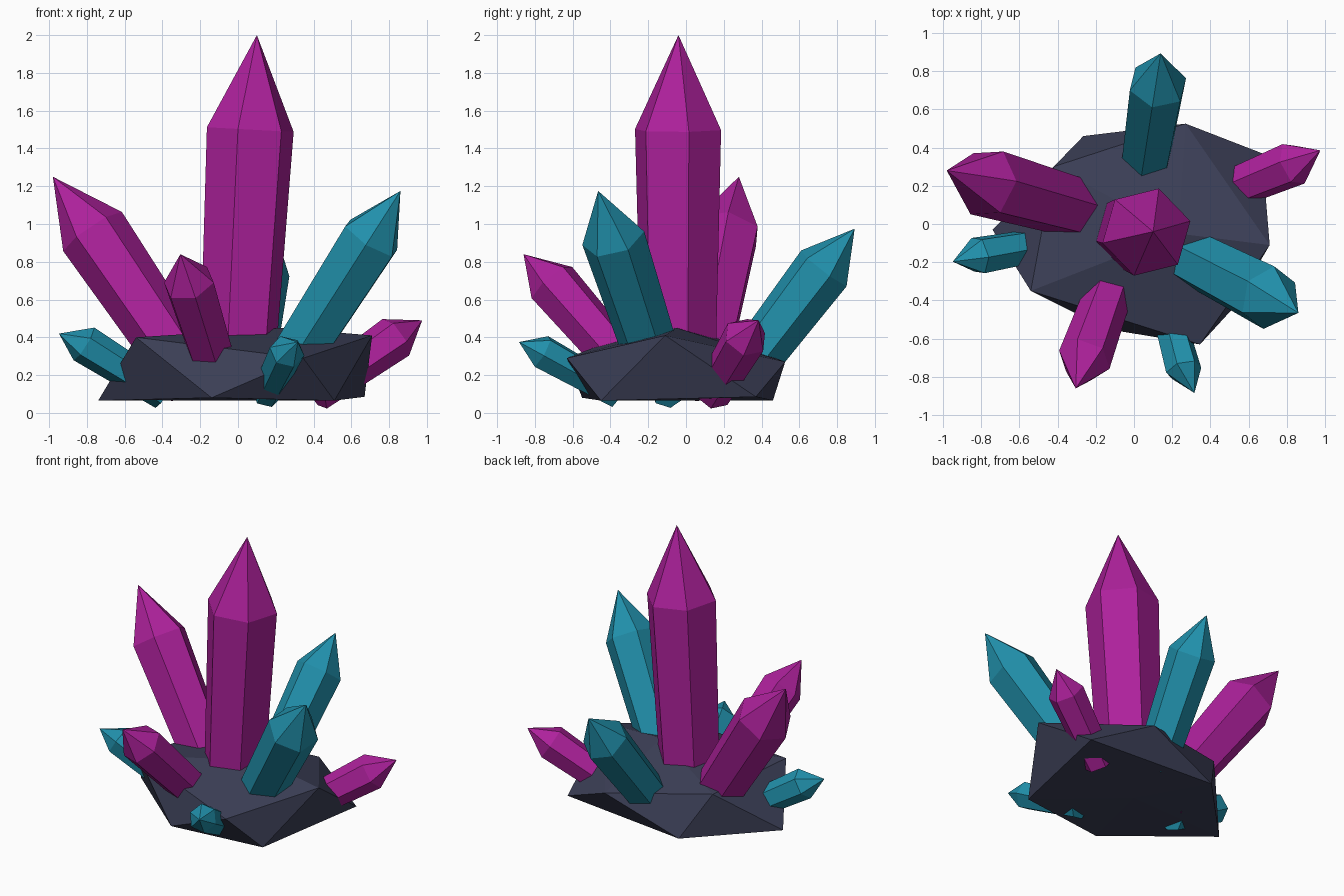
import bpy
import bmesh
from math import cos, sin, radians
from mathutils import Vector

if "Cube" in bpy.data.objects:
    bpy.data.objects.remove(bpy.data.objects["Cube"])


def material(name, color):
    m = bpy.data.materials.new(name)
    m.diffuse_color = (*color, 1)
    m.use_nodes = True
    m.node_tree.nodes["Principled BSDF"].inputs["Base Color"].default_value = m.diffuse_color
    return m


MAGENTA = material("magenta", (0.42, 0.015, 0.33))
TEAL = material("teal", (0.015, 0.28, 0.41))
STONE = material("stone", (0.045, 0.05, 0.095))


def make_object(name, verts, faces, mat):
    bm = bmesh.new()
    vs = [bm.verts.new(v) for v in verts]
    for f in faces:
        bm.faces.new([vs[i] for i in f])
    bmesh.ops.recalc_face_normals(bm, faces=bm.faces)
    mesh = bpy.data.meshes.new(name)
    bm.to_mesh(mesh)
    bm.free()
    mesh.materials.append(mat)
    obj = bpy.data.objects.new(name, mesh)
    bpy.context.collection.objects.link(obj)
    return obj


def crystal(name, base, shoulder, tip, radius, phase, mat):
    """Six-sided prism, slightly narrower at the base, with a pointed tip."""
    base, shoulder, tip = Vector(base), Vector(shoulder), Vector(tip)
    rot = Vector((0, 0, 1)).rotation_difference(shoulder - base)
    verts = []
    for centre, r in ((base, radius * 0.85), (shoulder, radius)):
        for i in range(6):
            a = radians(phase + 60 * i)
            verts.append(centre + rot @ Vector((r * cos(a), r * sin(a), 0)))
    verts.append(tip)
    faces = [tuple(range(6))]
    for i in range(6):
        j = (i + 1) % 6
        faces += [(i, j, j + 6, i + 6), (i + 6, j + 6, 12)]
    return make_object(name, verts, faces, mat)


# Rock base: a squashed, irregular twenty-sided stone
upper = [(-0.54, -0.35, 0.40), (0.345, -0.63, 0.29), (0.71, -0.11, 0.41),
         (0.27, 0.525, 0.27), (-0.42, 0.30, 0.36)]
lower = [(-0.74, -0.03, 0.065), (-0.14, -0.55, 0.08), (0.51, -0.45, 0.065),
         (0.67, 0.37, 0.085), (-0.265, 0.46, 0.065)]
poles = [(0.23, -0.05, 0.45), (0.0, 0.0, 0.065)]
rock_faces = []
for i in range(5):
    j = (i + 1) % 5
    rock_faces += [(10, i, j), (i, 5 + j, j), (i, 5 + i, 5 + j), (11, 5 + j, 5 + i)]
make_object("rock_base", upper + lower + poles, rock_faces, STONE)

# Crystals: base centre, shoulder centre, tip, radius, twist
crystal("main_crystal", (-0.01, -0.04, 0.12), (0.065, -0.042, 1.5),
        (0.10, -0.04, 2.0), 0.237, 14, MAGENTA)
crystal("left_crystal", (-0.22, 0.06, 0.15), (-0.77, 0.215, 0.96),
        (-0.98, 0.28, 1.25), 0.187, 0, MAGENTA)
crystal("right_crystal", (0.21, -0.13, 0.15), (0.705, -0.385, 0.925),
        (0.86, -0.465, 1.175), 0.17, 24, TEAL)
crystal("back_crystal", (0.05, 0.26, 0.15), (0.125, 0.73, 0.765),
        (0.14, 0.893, 0.975), 0.156, 17, TEAL)
crystal("front_crystal", (-0.09, -0.24, 0.15), (-0.26, -0.71, 0.69),
        (-0.305, -0.86, 0.84), 0.14, -20, MAGENTA)
crystal("small_right_crystal", (0.41, 0.14, 0.105), (0.835, 0.315, 0.40),
        (0.975, 0.385, 0.49), 0.12, 5, MAGENTA)
crystal("small_left_crystal", (-0.39, -0.09, 0.10), (-0.815, -0.165, 0.365),
        (-0.948, -0.197, 0.42), 0.103, 0, TEAL)
crystal("small_front_crystal", (0.15, -0.36, 0.10), (0.26, -0.765, 0.325),
        (0.316, -0.884, 0.375), 0.095, 0, TEAL)
